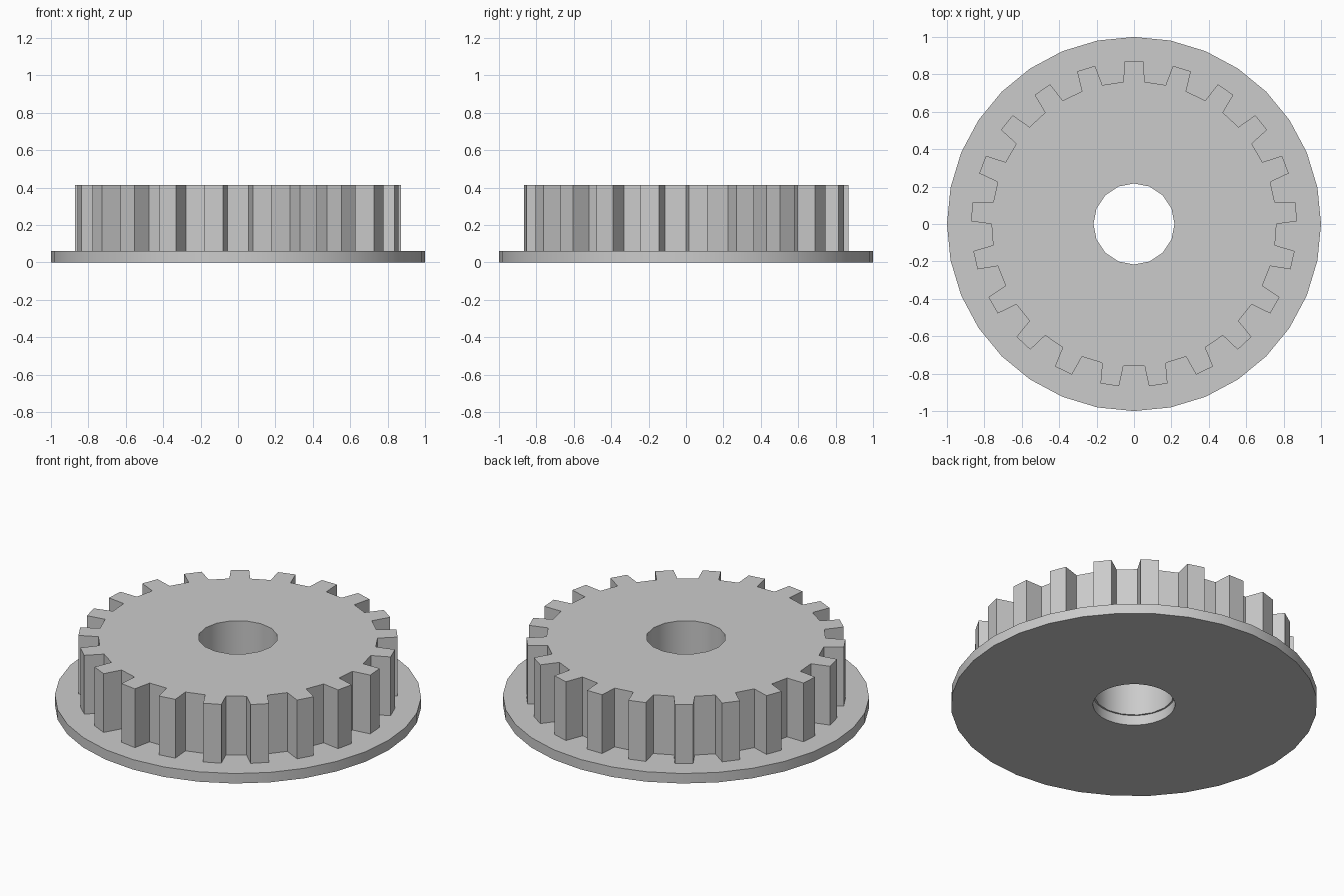
import bpy, bmesh
from math import sin, cos, pi, radians

cube = bpy.data.objects.get("Cube")
if cube:
    bpy.data.objects.remove(cube, do_unlink=True)

grey = bpy.data.materials.new("plain grey")
grey.use_nodes = True
colour = (0.6, 0.6, 0.6, 1)
grey.diffuse_color = colour
grey.node_tree.nodes["Principled BSDF"].inputs["Base Color"].default_value = colour


def polar(radius, angle):
    return radius * cos(angle), radius * sin(angle)


def circle(radius, sides):
    return [polar(radius, pi / 2 + 2 * pi * i / sides) for i in range(sides)]


def gear_outline(teeth, root, tip, root_half, tip_half):
    points = []
    for i in range(teeth):
        mid = pi / 2 + 2 * pi * i / teeth
        for radius, offset in ((root, -root_half), (tip, -tip_half),
                               (tip, tip_half), (root, root_half)):
            points.append(polar(radius, mid + offset))
    return points


def holed_plate(name, outer, inner, bottom, top):
    """Extrude the area between two outlines into a solid ring."""
    bm = bmesh.new()
    edges = []
    for loop in (outer, inner):
        verts = [bm.verts.new((x, y, bottom)) for x, y in loop]
        edges += [bm.edges.new((v, verts[i - 1])) for i, v in enumerate(verts)]
    bmesh.ops.triangle_fill(bm, edges=edges, use_beauty=True, normal=(0, 0, 1))
    result = bmesh.ops.extrude_face_region(bm, geom=bm.faces[:], use_keep_orig=True)
    raised = [g for g in result["geom"] if isinstance(g, bmesh.types.BMVert)]
    bmesh.ops.translate(bm, verts=raised, vec=(0, 0, top - bottom))
    bmesh.ops.recalc_face_normals(bm, faces=bm.faces[:])
    mesh = bpy.data.meshes.new(name)
    bm.to_mesh(mesh)
    bm.free()
    mesh.materials.append(grey)
    mesh.shade_smooth()
    mesh.set_sharp_from_angle(angle=radians(30))
    obj = bpy.data.objects.new(name, mesh)
    bpy.context.collection.objects.link(obj)
    return obj


# Thin base disc with a slightly wider bore
holed_plate("base_flange", circle(1.0, 32), circle(0.224, 32), 0, 0.06)

# Toothed wheel standing on the disc
teeth = gear_outline(21, 0.762, 0.871, radians(4.3), radians(3.3))
holed_plate("toothed_wheel", teeth, circle(0.217, 16), 0.06, 0.414)
